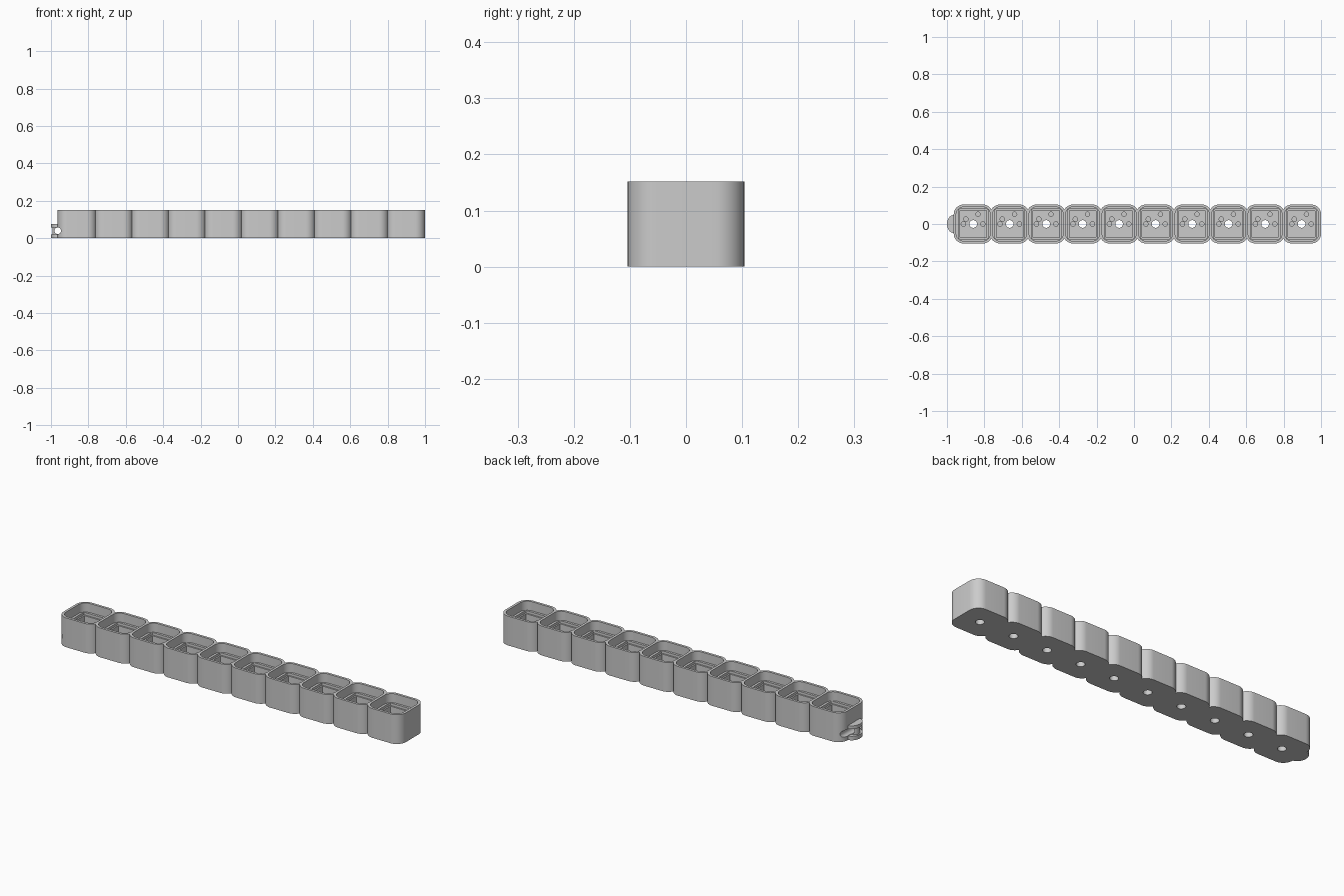
import bpy, bmesh
from math import sin, cos, pi, acos, radians

if "Cube" in bpy.data.objects:
    bpy.data.objects.remove(bpy.data.objects["Cube"])

N, PITCH, HALF, H = 10, 0.1951, 0.104, 0.152
X0 = 1.0 - HALF - (N - 1) * PITCH          # centre of the first cell
CENTRES = [X0 + i * PITCH for i in range(N)]
WALL_X = X0 - HALF                          # flat end wall that carries the loop


def arc(cx, cy, r, a0, a1, n):
    return [(cx + r * cos(a0 + (a1 - a0) * i / n),
             cy + r * sin(a0 + (a1 - a0) * i / n)) for i in range(n + 1)]


def rounded_square(h, r, n=8):
    c, pts = h - r, []
    for k, (sx, sy) in enumerate([(1, 1), (-1, 1), (-1, -1), (1, -1)]):
        pts += arc(sx * c, sy * c, r, k * pi / 2, (k + 1) * pi / 2, n)
    return pts


def circle(x, y, r, n=24):
    return arc(x, y, r, 0, 2 * pi, n)[:-1]


def prisms(name, items):
    """One object from (outline, z0, z1) extrusions."""
    bm = bmesh.new()
    for pts, z0, z1 in items:
        lo = [bm.verts.new((x, y, z0)) for x, y in pts]
        hi = [bm.verts.new((x, y, z1)) for x, y in pts]
        bm.faces.new(lo[::-1])
        bm.faces.new(hi)
        for i in range(len(pts)):
            j = (i + 1) % len(pts)
            bm.faces.new((lo[i], lo[j], hi[j], hi[i]))
    bmesh.ops.recalc_face_normals(bm, faces=bm.faces)
    me = bpy.data.meshes.new(name)
    bm.to_mesh(me)
    bm.free()
    ob = bpy.data.objects.new(name, me)
    bpy.context.collection.objects.link(ob)
    return ob


def per_cell(pts, z0, z1):
    return [([(x + c, y) for x, y in pts], z0, z1) for c in CENTRES]


def cut(ob, cutters):
    for c in cutters:
        m = ob.modifiers.new("cut", 'BOOLEAN')
        m.operation, m.solver, m.object = 'DIFFERENCE', 'EXACT', c
    dg = bpy.context.evaluated_depsgraph_get()
    me = bpy.data.meshes.new_from_object(ob.evaluated_get(dg))
    ob.modifiers.clear()
    ob.data = me


# scalloped outline of the whole strip, top side then mirrored
R = 0.052
K = HALF - R
notch = acos((PITCH / 2 - K) / R)
top = []
for i, c in enumerate(CENTRES):
    left = arc(c - K, K, R, pi if i == 0 else pi - notch, pi / 2, 10)
    right = arc(c + K, K, R, pi / 2, 0 if i == N - 1 else notch, 10)
    top += (left if i == 0 else left[1:]) + right
body = prisms("tray_body", [(top + [(x, -y) for x, y in reversed(top)], 0, H)])

# cord loop on the left end: two half-round flanges and a core between them
def half_disc(rx, ry):
    return [(WALL_X - rx * sin(a), ry * cos(a))
            for a in [pi * i / 24 for i in range(25)]]

EXT = WALL_X + 1.0
loop = prisms("cord_loop", [(half_disc(EXT, 0.048), 0, 0.075)])

# cutters: key well, square socket, lower pocket, switch holes
cutters = [
    prisms("well_cutter", per_cell(rounded_square(0.091, 0.04), 0.105, H + 0.1)),
    prisms("socket_cutter", per_cell(rounded_square(0.079, 0.006, 3), 0.092, 0.13)),
    prisms("pocket_cutter", per_cell(rounded_square(0.0715, 0.003, 2), 0.05, 0.1)),
]
holes = per_cell(circle(0, 0, 0.0205, 32), -0.05, 0.07)
for x, y in [(-0.052, 0), (0.052, 0), (-0.039, 0.026), (0.026, 0.052)]:
    holes += per_cell(circle(x, y, 0.012, 20), 0.014, 0.07)
cutters.append(prisms("switch_hole_cutter", holes))

# cord tunnel along y, shared by body and loop
tunnel = prisms("tunnel_cutter", [(circle(0, 0, 0.0175), -0.3, 0.3)])
tunnel.rotation_euler = (pi / 2, 0, 0)
tunnel.location = (WALL_X, 0, 0.04)

# groove around the loop, leaving a narrower core
outer = half_disc(EXT + 0.05, 0.1)
inner = half_disc(EXT - 0.008, 0.026)
groove = prisms("groove_cutter", [(outer + inner[::-1], 0.021, 0.058)])
bpy.context.view_layer.update()

cut(body, cutters + [tunnel])
cut(loop, [groove, tunnel])
for c in cutters + [tunnel, groove]:
    bpy.data.objects.remove(c)

for ob in (body, loop):
    bpy.ops.object.select_all(action='DESELECT')
    ob.select_set(True)
    bpy.context.view_layer.objects.active = ob
    bpy.ops.object.shade_smooth_by_angle(angle=radians(30))
